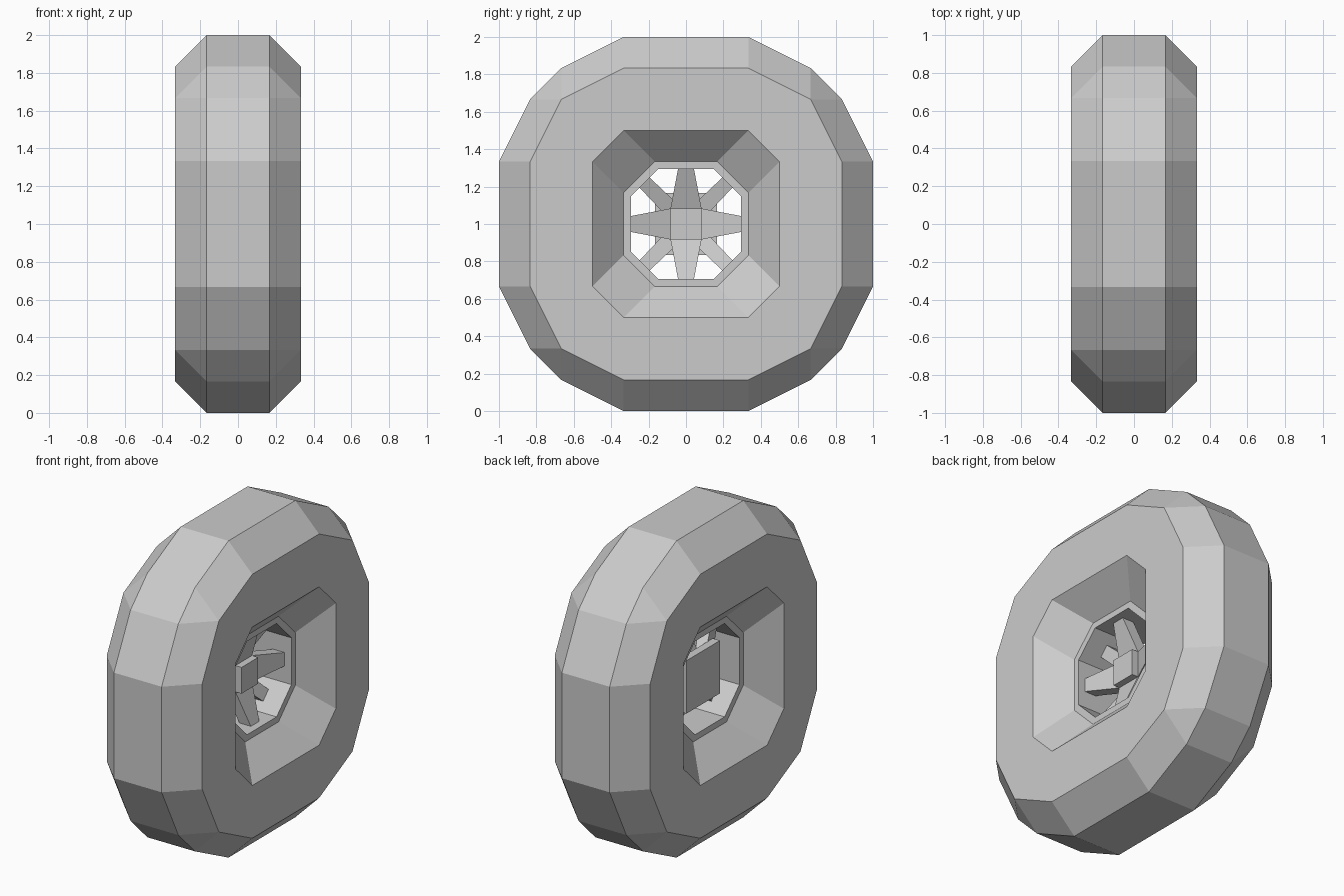
import bpy, bmesh
from math import pi
from mathutils import Matrix, Vector

if "Cube" in bpy.data.objects:
    bpy.data.objects.remove(bpy.data.objects["Cube"])

U = 1 / 6
CENTRE = Vector((0, 0, 1))


def finish(name, bm):
    me = bpy.data.meshes.new(name)
    bm.to_mesh(me)
    bm.free()
    ob = bpy.data.objects.new(name, me)
    ob.location = CENTRE
    bpy.context.collection.objects.link(ob)
    return ob


def loft(name, rings):
    """Skin (x, quadrant points) rings; each quadrant is repeated four times."""
    bm = bmesh.new()
    loops = []
    for x, quadrant in rings:
        pts, quad = [], quadrant
        for _ in range(4):
            pts += quad
            quad = [(-z, y) for y, z in quad]
        loops.append([bm.verts.new((x * U, y * U, z * U)) for y, z in pts])
    for a, b in zip(loops, loops[1:]):
        n = len(a)
        for k in range(n):
            j = (k + 1) % n
            bm.faces.new((a[k], a[j], b[j], b[k]))
    bmesh.ops.remove_doubles(bm, verts=bm.verts, dist=1e-4)
    return finish(name, bm)


def block(name, near, far, angle=0):
    """Tapered bar along +y; each end is (y, half width, x low, x high)."""
    bm = bmesh.new()
    ends = [[bm.verts.new((x, y, z)) for x, z in ((lo, -w), (hi, -w), (hi, w), (lo, w))]
            for y, w, lo, hi in (near, far)]
    a, b = ends
    bm.faces.new(a)
    bm.faces.new(b)
    for k in range(4):
        j = (k + 1) % 4
        bm.faces.new((a[k], a[j], b[j], b[k]))
    bmesh.ops.recalc_face_normals(bm, faces=bm.faces)
    bmesh.ops.rotate(bm, verts=bm.verts, cent=(0, 0, 0), matrix=Matrix.Rotation(angle, 3, 'X'))
    return finish(name, bm)


# Quadrant outlines in sixths of a unit
tread = [(6, 2), (5, 4), (4, 5), (2, 6)]
shoulder = [(5, 2), (4, 4), (4, 4), (2, 5)]
opening = [(3, 2), (3, 2), (2, 3), (2, 3)]
recess = [(2, 1), (2, 1), (1, 2), (1, 2)]
bore = [(y * 0.885, z * 0.885) for y, z in recess]

# Tyre: side walls, shoulders and tread
loft("tyre", [(-2, opening), (-2, shoulder), (-1, tread),
              (1, tread), (2, shoulder), (2, opening)])

# Rim: sloped recess on both sides with an octagonal bore
loft("rim", [(2, opening), (1, recess), (1, bore),
             (-1, bore), (-1, recess), (-2, opening)])

# Hub and square back plate
block("hub", (-0.083, 0.083, -0.10, 0.083), (0.083, 0.083, -0.10, 0.083))
block("back_plate", (-0.167, 0.167, -0.12, -0.07), (0.167, 0.167, -0.12, -0.07))

# Four wide front spokes and four narrow diagonal spokes behind them
for i in range(4):
    block(f"front_spoke_{i}", (0.083, 0.083, -0.04, 0.04), (0.297, 0.042, 0.04, 0.12), i * pi / 2)
    block(f"rear_spoke_{i}", (0.08, 0.045, -0.11, -0.04), (0.315, 0.038, -0.04, 0.04), pi / 4 + i * pi / 2)
